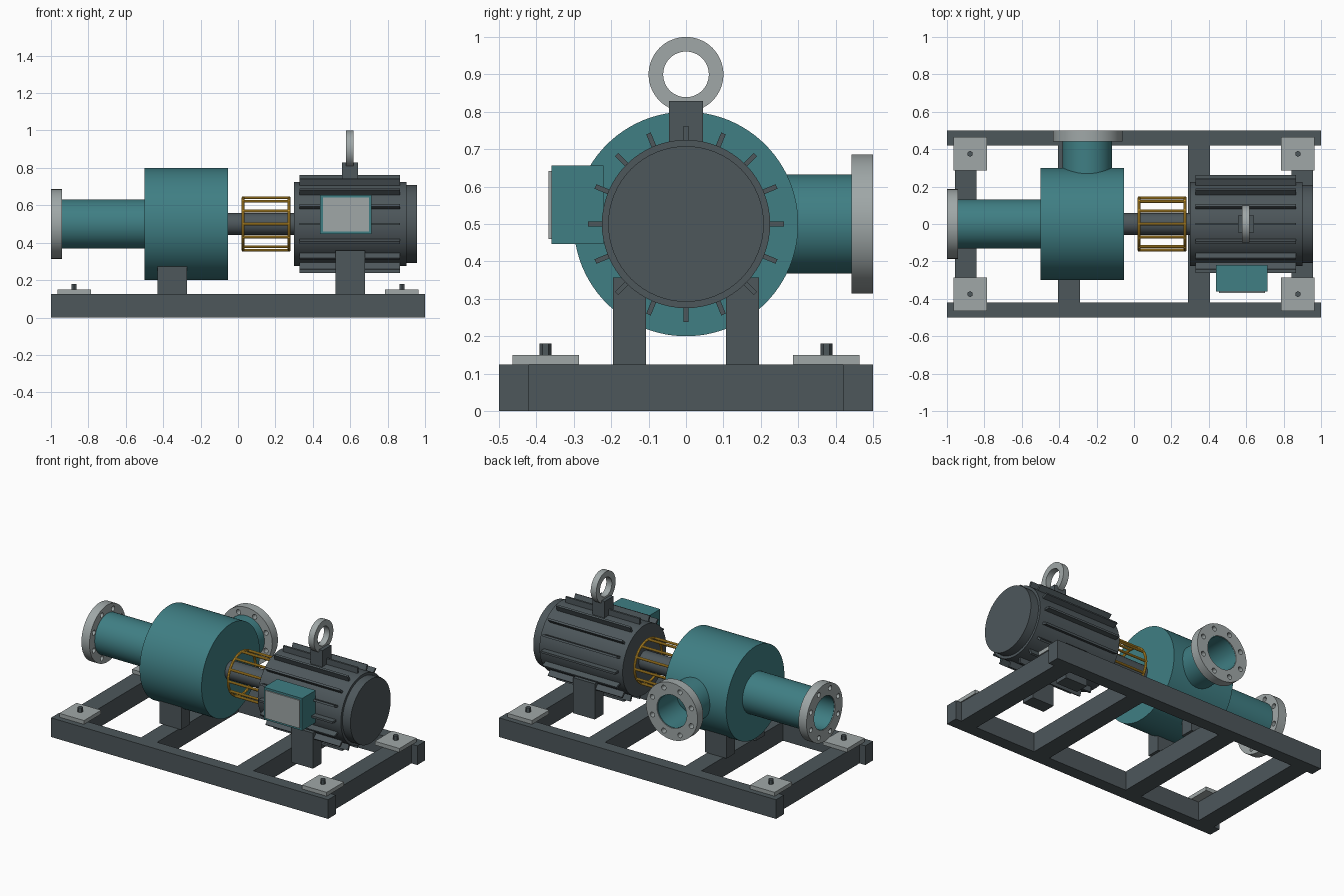
import bpy, bmesh
from math import pi, sin, cos, radians
from mathutils import Matrix, Vector

if "Cube" in bpy.data.objects:
    bpy.data.objects.remove(bpy.data.objects["Cube"])

def mat(name, col):
    m = bpy.data.materials.new(name)
    m.diffuse_color = (*col, 1)
    m.use_nodes = True
    m.node_tree.nodes["Principled BSDF"].inputs["Base Color"].default_value = m.diffuse_color
    return m

TEAL = mat("teal_paint", (0.05, 0.21, 0.23))
DARK = mat("dark_steel", (0.075, 0.095, 0.105))
LIGHT = mat("light_steel", (0.35, 0.39, 0.39))
AMBER = mat("amber_guard", (0.75, 0.40, 0.03))
ROT = {'X': Matrix.Rotation(pi / 2, 4, 'Y'), 'Y': Matrix.Rotation(-pi / 2, 4, 'X'), 'Z': Matrix.Identity(4)}

def smooth(o):
    bpy.ops.object.select_all(action='DESELECT')
    o.select_set(True)
    bpy.context.view_layer.objects.active = o
    bpy.ops.object.shade_smooth_by_angle(angle=radians(35))

def finish(bm, name, m, smoothed=True):
    bmesh.ops.recalc_face_normals(bm, faces=bm.faces)
    me = bpy.data.meshes.new(name)
    bm.to_mesh(me)
    bm.free()
    me.materials.append(m)
    o = bpy.data.objects.new(name, me)
    bpy.context.collection.objects.link(o)
    if smoothed:
        smooth(o)
    return o

def add_box(bm, x, y, z, rot=Matrix.Identity(4)):
    c = [(a[0] + a[1]) / 2 for a in (x, y, z)]
    s = [a[1] - a[0] for a in (x, y, z)]
    bmesh.ops.create_cube(bm, size=1, matrix=rot @ Matrix.Translation(c) @ Matrix.Diagonal((*s, 1)))

def box(name, x, y, z, m):
    bm = bmesh.new()
    add_box(bm, x, y, z)
    return finish(bm, name, m, False)

def add_cyl(bm, axis, c, r, a, b, n):
    """Cylinder spanning a..b along axis, measured from point c."""
    mtx = Matrix.Translation(c) @ ROT[axis] @ Matrix.Translation((0, 0, (a + b) / 2))
    bmesh.ops.create_cone(bm, cap_ends=True, segments=n, radius1=r, radius2=r, depth=b - a, matrix=mtx)

def cyl(name, axis, c, r, a, b, m, n=64):
    bm = bmesh.new()
    add_cyl(bm, axis, c, r, a, b, n)
    return finish(bm, name, m)

def add_ring(bm, axis, c, profile, n=64):
    """Revolve a closed (radius, height) profile about an axis through c."""
    mtx = Matrix.Translation(c) @ ROT[axis]
    loops = [[bm.verts.new(mtx @ Vector((r * cos(2 * pi * i / n), r * sin(2 * pi * i / n), h)))
              for r, h in profile] for i in range(n)]
    k = len(profile)
    for i in range(n):
        p, q = loops[i], loops[(i + 1) % n]
        for j in range(k):
            bm.faces.new((p[j], p[(j + 1) % k], q[(j + 1) % k], q[j]))

def tube(name, axis, c, ro, ri, a, b, m):
    bm = bmesh.new()
    add_ring(bm, axis, c, [(ro, a), (ro, b), (ri, b), (ri, a)])
    return finish(bm, name, m)

def flange(name, axis, c, half):
    """Filled outline with centre bore and eight bolt holes, extruded."""
    cu = bpy.data.curves.new(name, 'CURVE')
    cu.dimensions, cu.fill_mode, cu.extrude = '2D', 'BOTH', half
    circles = [(0, 0, 0.186, 64), (0, 0, 0.108, 48)]
    circles += [(0.152 * cos(k * pi / 4 + pi / 8), 0.152 * sin(k * pi / 4 + pi / 8), 0.016, 16) for k in range(8)]
    for cx, cy, r, n in circles:
        s = cu.splines.new('POLY')
        s.points.add(n - 1)
        for i, p in enumerate(s.points):
            p.co = (cx + r * cos(2 * pi * i / n), cy + r * sin(2 * pi * i / n), 0, 1)
        s.use_cyclic_u = True
    cu.materials.append(LIGHT)
    o = bpy.data.objects.new(name, cu)
    bpy.context.collection.objects.link(o)
    o.matrix_world = Matrix.Translation(c) @ ROT[axis]
    bpy.ops.object.select_all(action='DESELECT')
    o.select_set(True)
    bpy.context.view_layer.objects.active = o
    bpy.ops.object.convert(target='MESH')
    smooth(bpy.context.object)

# Base frame: side rails and cross members
for s, side in ((-1, "front"), (1, "back")):
    box(side + "_rail", (-1, 1), sorted((s * 0.42, s * 0.5)), (0, 0.125), DARK)
for i, x in enumerate((-0.9, -0.348, 0.348, 0.9)):
    box(f"cross_member_{i + 1}", (x - 0.058, x + 0.058), (-0.42, 0.42), (0, 0.125), DARK)

# Corner pads with hex anchor bolts
for sx in (-1, 1):
    for sy in (-1, 1):
        x, y = sx * 0.876, sy * 0.375
        tag = ("left" if sx < 0 else "right") + ("_front" if sy < 0 else "_back")
        box("anchor_pad_" + tag, (x - 0.089, x + 0.089), (y - 0.089, y + 0.089), (0.125, 0.15), LIGHT)
        cyl("anchor_bolt_" + tag, 'Z', (x, y, 0), 0.016, 0.14, 0.18, DARK, 6)

# Support feet for pump and motor
for s, side in ((-1, "front"), (1, "back")):
    y = sorted((s * 0.107, s * 0.195))
    box("pump_foot_" + side, (-0.43, -0.273), y, (0.125, 0.277), DARK)
    box("motor_foot_" + side, (0.522, 0.678), y, (0.125, 0.357), DARK)

# Pump casing, nozzles and flanges
AX = (0, 0, 0.5)
cyl("pump_casing", 'X', AX, 0.3, -0.5, -0.053, TEAL, 96)
tube("suction_pipe", 'X', AX, 0.132, 0.105, -0.995, -0.48, TEAL)
flange("suction_flange", 'X', (-0.971, 0, 0.5), 0.029)
tube("discharge_pipe", 'Y', (-0.25, 0, 0.5), 0.132, 0.105, 0.24, 0.495, TEAL)
flange("discharge_flange", 'Y', (-0.248, 0.471, 0.5), 0.029)

# Shaft and coupling guard cage
cyl("drive_shaft", 'X', AX, 0.059, -0.06, 0.31, DARK, 48)
bm = bmesh.new()
for x in (0.027, 0.273):
    add_ring(bm, 'X', AX, [(0.14 + 0.008 * cos(k * pi / 4), x + 0.008 * sin(k * pi / 4)) for k in range(8)], 48)
for k in range(12):
    a = k * pi / 6
    add_cyl(bm, 'X', (0, 0.14 * cos(a), 0.5 + 0.14 * sin(a)), 0.008, 0.025, 0.275, 10)
finish(bm, "coupling_guard", AMBER)

# Motor body, rear cover and cooling fins
cyl("motor_body", 'X', AX, 0.225, 0.3, 0.9, DARK)
cyl("motor_fan_cover", 'X', AX, 0.208, 0.89, 0.957, DARK)
bm = bmesh.new()
for k in range(16):
    rot = Matrix.Translation(AX) @ Matrix.Rotation(k * pi / 8, 4, 'X')
    add_box(bm, (0.33, 0.866), (-0.0065, 0.0065), (0.21, 0.262), rot)
finish(bm, "cooling_fins", DARK, False)

# Terminal box with cover plate
box("terminal_box", (0.438, 0.715), (-0.36, -0.22), (0.446, 0.656), TEAL)
box("terminal_cover", (0.454, 0.7), (-0.368, -0.355), (0.46, 0.642), LIGHT)

# Lifting lug and eye ring
box("lifting_lug", (0.555, 0.642), (-0.045, 0.045), (0.7, 0.829), DARK)
tube("lifting_eye", 'X', (0.598, 0, 0.9), 0.1, 0.061, -0.02, 0.02, LIGHT)
